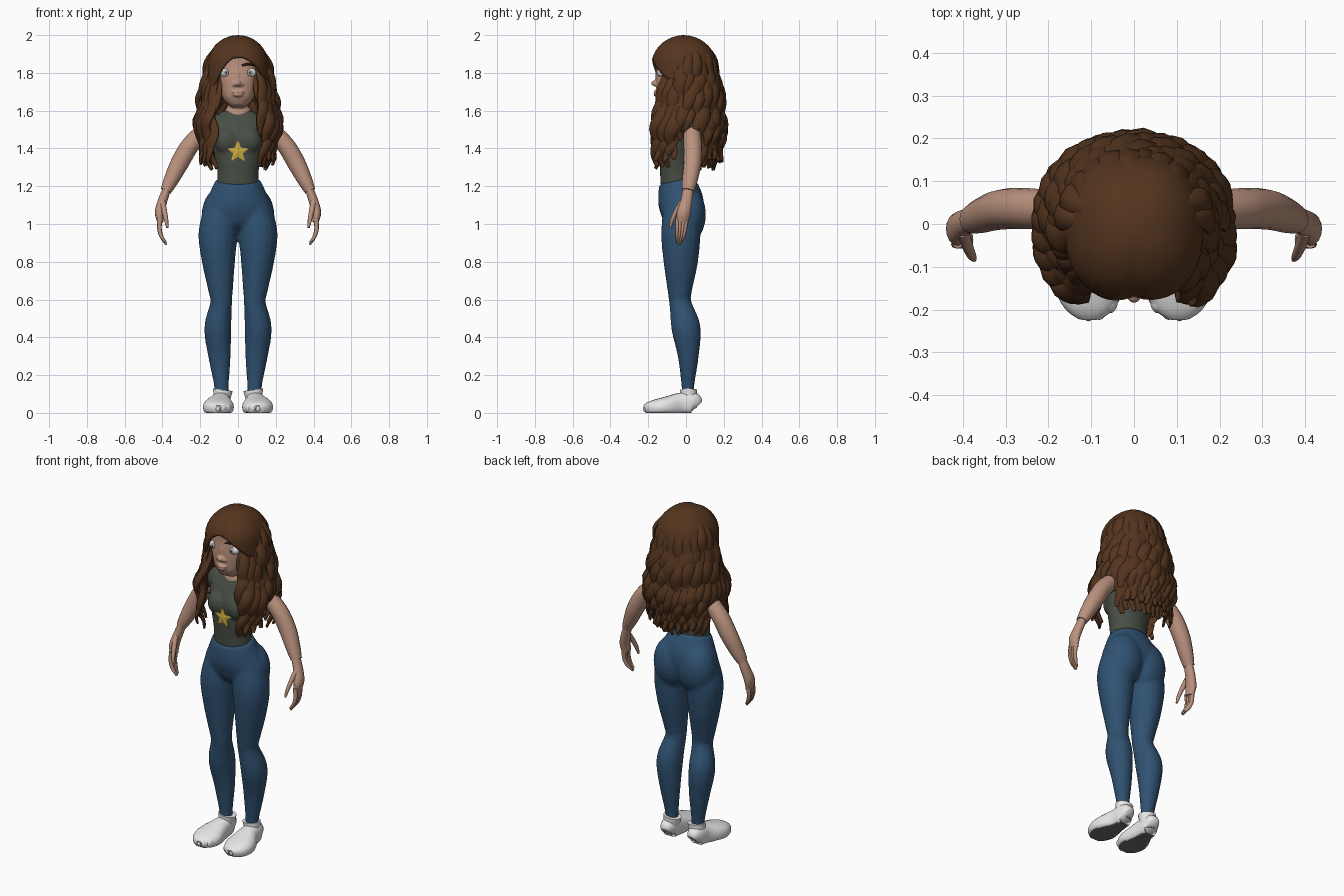
import bpy, bmesh, math, random
from mathutils import Vector, Matrix

if "Cube" in bpy.data.objects:
    bpy.data.objects.remove(bpy.data.objects["Cube"])
random.seed(4)
Y, Z = Vector((0, 1, 0)), Vector((0, 0, 1))


def material(name, *rgb):
    m = bpy.data.materials.new(name)
    m.use_nodes = True
    m.diffuse_color = (*rgb, 1)
    m.node_tree.nodes["Principled BSDF"].inputs["Base Color"].default_value = (*rgb, 1)
    return m


skin = material("skin", .5, .29, .21)
hair = material("brown hair", .088, .035, .013)
shirt_green = material("dark green cloth", .064, .075, .058)
denim = material("blue denim", .029, .084, .168)
white = material("shoe white", .8, .8, .8)
sole_grey = material("sole grey", .15, .15, .15)
gold = material("gold", .6, .41, .05)
eye_white = material("eye white", .8, .8, .78)
grey = material("iris grey", .38, .39, .39)
dark = material("dark brown", .02, .01, .007)


def squash(w, power):
    return math.copysign(abs(w) ** (2 / power), w)


def sweep(bm, stations, sides=16, steps=4, ref=Y, power=2):
    """Closed tube through (x, y, z, half width, half depth along ref)."""
    s = [Vector(p) for p in stations]
    pts = []
    for i in range(len(s) - 1):
        p0, p1, p2, p3 = s[max(i - 1, 0)], s[i], s[i + 1], s[min(i + 2, len(s) - 1)]
        for k in range(steps):
            t = k / steps
            pts.append((p1 * 2 + (p2 - p0) * t + (p0 * 2 - p1 * 5 + p2 * 4 - p3) * t * t
                        + (p1 * 3 - p0 - p2 * 3 + p3) * t ** 3) / 2)
    pts.append(s[-1])
    rings = []
    for i, p in enumerate(pts):
        ahead, behind = pts[min(i + 1, len(pts) - 1)], pts[max(i - 1, 0)]
        t = (Vector(ahead[:3]) - Vector(behind[:3])).normalized()
        u = ref.cross(t).normalized()
        v = t.cross(u)
        ring = []
        for k in range(sides):
            a = math.tau * k / sides
            c, d = squash(math.cos(a), power), squash(math.sin(a), power)
            ring.append(bm.verts.new(Vector(p[:3]) + u * c * p[3] + v * d * p[4]))
        rings.append(ring)
    for r, q in zip(rings, rings[1:]):
        for k in range(sides):
            n = (k + 1) % sides
            bm.faces.new((r[k], r[n], q[n], q[k]))
    bm.faces.new(rings[0])
    bm.faces.new(rings[-1])


def ball(bm, centre, radii):
    m = Matrix.Translation(centre) @ Matrix.Diagonal((*radii, 1))
    bmesh.ops.create_uvsphere(bm, u_segments=20, v_segments=12, radius=1, matrix=m)


def mirror(bm):
    geom = bmesh.ops.duplicate(bm, geom=bm.verts[:] + bm.edges[:] + bm.faces[:])["geom"]
    for v in geom:
        if isinstance(v, bmesh.types.BMVert):
            v.co.x *= -1


def finish(name, bm, *mats, voxel=0, soften=4, smooth=True):
    """Make the object; a voxel size fuses its pieces into one soft skin."""
    bmesh.ops.recalc_face_normals(bm, faces=bm.faces)
    me = bpy.data.meshes.new(name)
    bm.to_mesh(me)
    bm.free()
    ob = bpy.data.objects.new(name, me)
    bpy.context.collection.objects.link(ob)
    for m in mats:
        me.materials.append(m)
    if smooth:
        bpy.ops.object.select_all(action='DESELECT')
        ob.select_set(True)
        bpy.context.view_layer.objects.active = ob
        bpy.ops.object.shade_smooth_by_angle(angle=math.radians(55))
    if voxel:
        r = ob.modifiers.new("Fuse", 'REMESH')
        r.mode, r.voxel_size, r.use_smooth_shade = 'VOXEL', voxel, True
        f = ob.modifiers.new("Soften", 'SMOOTH')
        f.factor, f.iterations = .5, soften
    return ob


# Trousers: legs and seat mirrored, then the pelvis
bm = bmesh.new()
sweep(bm, [(.088, -.02, 1.08, .088, .1), (.106, -.027, .95, .104, .105), (.103, -.028, .8, .088, .092),
           (.092, -.033, .65, .066, .066), (.089, -.03, .58, .058, .059), (.107, 0, .45, .072, .078),
           (.098, .012, .3, .06, .056), (.088, .01, .15, .04, .035), (.088, .01, .09, .038, .033)])
ball(bm, (.078, .008, 1.05), (.115, .098, .15))
mirror(bm)
sweep(bm, [(0, -.05, 1.23, .12, .095), (0, -.033, 1.15, .157, .117), (0, -.022, 1.08, .187, .118),
           (0, -.022, 1.01, .19, .095), (0, -.02, .97, .12, .05)], sides=24)
finish("trousers", bm, denim, voxel=.009, soften=10)

# Shirt with short sleeves
bm = bmesh.new()
sweep(bm, [(.1, .01, 1.56, .045, .05), (.15, .022, 1.53, .056, .056), (.19, .028, 1.485, .055, .054)])
ball(bm, (.058, -.088, 1.44), (.07, .066, .075))
mirror(bm)
sweep(bm, [(0, -.05, 1.2, .11, .085), (0, -.05, 1.28, .11, .088), (0, -.05, 1.36, .124, .092),
           (0, -.04, 1.45, .147, .094), (0, -.02, 1.53, .153, .08), (0, -.015, 1.57, .115, .068),
           (0, -.015, 1.6, .08, .06)], sides=24)
finish("shirt", bm, shirt_green, voxel=.008, soften=8)

# Star badge on the chest
bm = bmesh.new()
rim = []
for k in range(10):
    a, r = math.tau * k / 10, (.027 if k % 2 else .063)
    x = r * math.sin(a)
    rim.append(bm.verts.new((x, -.146 + 1.2 * x * x, 1.382 + r * math.cos(a))))
hub = bm.verts.new((0, -.152, 1.382))
for k in range(10):
    bm.faces.new((hub, rim[k], rim[(k + 1) % 10]))
star = finish("star_badge", bm, gold, smooth=False)
star.modifiers.new("Plate", 'SOLIDIFY').thickness = .008

# Arms, hands, fingers and thumbs
bm = bmesh.new()
sweep(bm, [(.16, .03, 1.51, .044, .044), (.25, .036, 1.42, .048, .048), (.31, .034, 1.32, .048, .047),
           (.355, .02, 1.23, .039, .041), (.382, .01, 1.175, .029, .033)])
sweep(bm, [(.375, .012, 1.19, .022, .029), (.4, .002, 1.12, .025, .031), (.415, -.012, 1.06, .025, .036),
           (.411, -.02, 1.01, .016, .032)])
for k in range(4):
    y, tip = .002 - .016 * k, .885 + .012 * abs(k - 1.5)
    sweep(bm, [(.412, y, 1.03, .013, .011), (.416, y * .9 - .006, .975, .012, .01),
               (.403, y * .7 - .016, .93, .01, .009), (.38, y * .4 - .03, tip, .005, .005)], sides=8)
sweep(bm, [(.4, -.02, 1.12, .015, .014), (.39, -.05, 1.07, .014, .013),
           (.38, -.073, 1.02, .011, .011), (.374, -.083, .98, .006, .006)], sides=8)
mirror(bm)
finish("arms", bm, skin)

# Feet with low toes along a rounded front, ankle cuffs and flat soles
bm = bmesh.new()
sweep(bm, [(.088, .057, .035, .03, .037), (.09, .035, .05, .046, .06), (.092, -.03, .046, .055, .06),
           (.102, -.1, .034, .078, .053), (.104, -.15, .028, .08, .046), (.104, -.195, .022, .06, .036),
           (.104, -.218, .016, .03, .024)], sides=24, ref=Z, power=2.4)
sweep(bm, [(.09, .012, .03, .044, .045), (.085, .014, .08, .046, .045), (.08, .014, .122, .052, .045)])
for k in range(5):
    r, x = .026 - .002 * k, .056 + .025 * k
    ball(bm, (x, -.2 + 10 * (x - .1) ** 2, r), (r * .7, .028, r))
for v in bm.verts:
    v.co.z = max(v.co.z, 0)
mirror(bm)
for f in bm.faces:
    f.material_index = int(max(v.co.z for v in f.verts) < .004)
finish("feet", bm, white, sole_grey)

# Head and neck, with nose and lips
bm = bmesh.new()
ball(bm, (.017, -.156, 1.738), (.014, .014, .011))
mirror(bm)
sweep(bm, [(0, -.1, 1.622, .035, .032), (0, -.088, 1.66, .075, .068), (0, -.066, 1.73, .099, .096),
           (0, -.052, 1.82, .106, .105), (0, -.04, 1.9, .1, .112), (0, -.03, 1.965, .05, .06)],
      sides=28, power=2.4)
sweep(bm, [(0, -.018, 1.56, .085, .065), (0, -.022, 1.605, .067, .058), (0, -.03, 1.635, .05, .047),
           (0, -.045, 1.7, .048, .048)])
ball(bm, (0, -.162, 1.745), (.018, .024, .016))
ball(bm, (0, -.15, 1.785), (.013, .014, .04))
for z, w in ((1.7, .034), (1.683, .028)):
    ball(bm, (0, -.155, z), (w, .017, .009))
finish("head", bm, skin, voxel=.0055)

# Eyes, and the one brow that shows below the hairline
for name, mat, y, radii in (("eyeballs", eye_white, -.13, (.034, .022, .025)),
                            ("irises", grey, -.147, (.015, .0075, .017)),
                            ("pupils", dark, -.1505, (.006, .006, .007))):
    bm = bmesh.new()
    ball(bm, (.062, y, 1.802), radii)
    mirror(bm)
    finish(name, bm, mat)
bm = bmesh.new()
sweep(bm, [(.02, -.151, 1.84, .007, .007), (.055, -.145, 1.846, .007, .007),
           (.092, -.118, 1.838, .006, .004)], sides=8, ref=Z)
finish("left_eyebrow", bm, dark)

# Hair cap with an arched hairline, lower on the right, and a soft parting
bm = bmesh.new()
rows, cols = 14, 56
grid = []
for c in range(cols):
    a = math.tau * c / cols
    across, along = squash(math.sin(a), 2.3), squash(math.cos(a), 2.3)
    low = 1.72
    if along > 0:
        low = max(low, 1.887 - (6 if across > 0 else 10) * (.155 * across) ** 2)
    start = math.asin((low - 1.84) / .16)
    column = []
    for r in range(rows + 1):
        e = start + (math.pi / 2 - start) * r / rows
        flat = math.cos(max(e, 0))
        x, y = .162 * flat * across, -.012 - .174 * flat * along
        part = .008 * math.exp(-(x / .02) ** 2) * flat
        column.append(bm.verts.new((x, y + part * (y < 0), 1.84 + .16 * math.sin(e) - part / 2)))
    grid.append(column)
for c in range(cols):
    p, q = grid[c], grid[(c + 1) % cols]
    for r in range(rows):
        bm.faces.new((p[r], q[r], q[r + 1], p[r + 1]))
bmesh.ops.remove_doubles(bm, verts=bm.verts, dist=.0001)
cap = finish("hair_cap", bm, hair)
shell = cap.modifiers.new("Thickness", 'SOLIDIFY')
shell.thickness, shell.offset = .014, -1

# Envelope of the hanging hair: height, side, back and front reach
ENVELOPE = [(1.84, .16, .152, .172), (1.7, .178, .17, .18), (1.55, .214, .19, .222),
            (1.45, .218, .19, .225), (1.28, .19, .175, .25)]


def hang(a, z):
    if z >= 1.84:
        k = math.sqrt(max(0, 1 - ((z - 1.84) / .16) ** 2))
        side, back, front = (w * k for w in ENVELOPE[0][1:])
    else:
        for p, q in zip(ENVELOPE, ENVELOPE[1:]):
            if z >= q[0]:
                break
        t = min(1, (p[0] - z) / (p[0] - q[0]))
        side, back, front = (m + (n - m) * t for m, n in zip(p[1:], q[1:]))
    return Vector((side * math.sin(a), -(front if math.cos(a) > 0 else back) * math.cos(a), z))


def lock(bm, angle, top, bottom, width, inset, phase):
    """Wavy lock that grows out of the cap and tapers at its end."""
    n = 22
    ref = Vector((math.sin(angle), -math.cos(angle), 0))
    path = []
    for k in range(n + 1):
        t = k / n
        z = top + (bottom - top) * t
        sway = min(1, 2 * t) * math.sin(z * 31 + phase)
        out = .013 * min(1, 2 * t) * math.cos(z * 31 + phase) - inset - .024 * max(0, 1 - 4 * t)
        w = width * min(1, .4 + 2 * t) * min(1, .3 + 2.2 * (1 - t))
        path.append((*(hang(angle + .07 * sway, z) + ref * out), w, w * .58))
    sweep(bm, path, sides=8, steps=1, ref=ref)


# Locks in an under layer, an outer layer and a shorter layer over the back
for name, count, first, inset, drop, wave in (("under_locks", 13, 45, .016, 0, 0),
                                              ("outer_locks", 12, 48, 0, .02, 2),
                                              ("top_locks", 6, 95, -.006, .1, 4)):
    bm = bmesh.new()
    for sign in (-1, 1):
        for k in range(count):
            deg = first + (175 - first) * k / (count - 1)
            bottom = (1.42 if 75 < deg < 112 else 1.3) + drop + random.uniform(-.015, .025)
            top = (1.83 if deg < 75 else 1.94) + random.uniform(-.02, .03)
            lock(bm, sign * math.radians(deg), top, bottom, random.uniform(.033, .041), inset,
                 wave + random.uniform(0, 1.6))
    finish(name, bm, hair)
